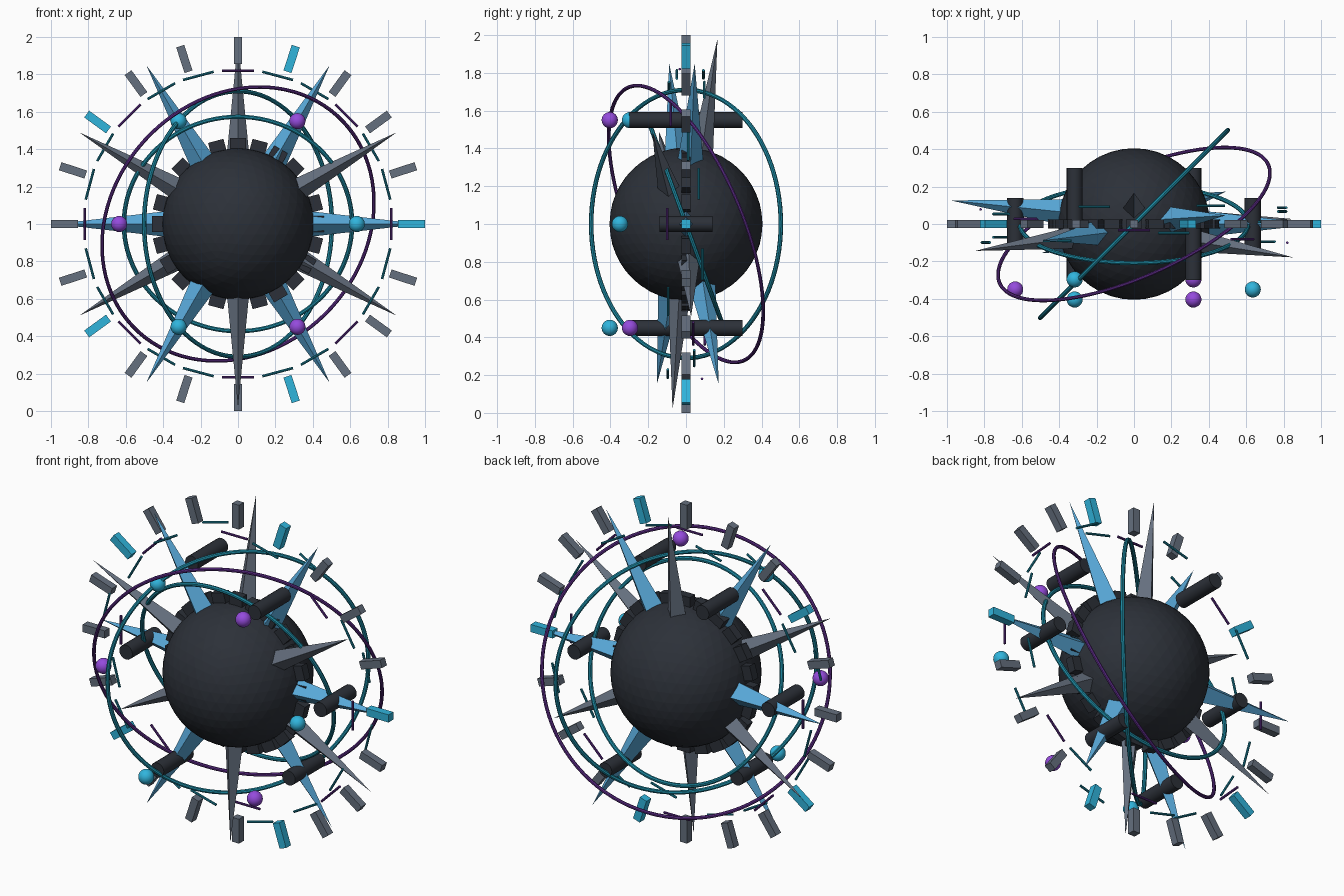
import bpy
from math import sin, cos, pi, radians
from mathutils import Vector, Matrix, Euler

if "Cube" in bpy.data.objects:
    bpy.data.objects.remove(bpy.data.objects["Cube"])

C = Vector((0, 0, 1))


def mat(name, rgb):
    m = bpy.data.materials.new(name)
    m.diffuse_color = (*rgb, 1)
    m.use_nodes = True
    m.node_tree.nodes["Principled BSDF"].inputs["Base Color"].default_value = m.diffuse_color
    return m


DARK = mat("dark", (0.025, 0.03, 0.04))
GREY = mat("grey", (0.13, 0.16, 0.21))
BLUE = mat("blue", (0.10, 0.40, 0.70))
CYAN = mat("cyan", (0.03, 0.46, 0.72))
PURPLE = mat("purple", (0.30, 0.07, 0.72))
TEAL = mat("teal", (0.012, 0.25, 0.36))
VIOLET = mat("violet", (0.11, 0.025, 0.25))


def finish(name, material, smooth=False):
    ob = bpy.context.object
    ob.name = name
    ob.data.materials.append(material)
    if smooth:
        bpy.ops.object.shade_smooth_by_angle(angle=radians(40))
    return ob


def polar(r, a, y=0.0):
    return C + Vector((r * cos(a), y, r * sin(a)))


def block(name, r, a, size, material):
    bpy.ops.mesh.primitive_cube_add(size=1, location=polar(r, a), rotation=(0, -a, 0))
    bpy.context.object.scale = size
    finish(name, material)


def spike(name, a, y0, y1, radius, material):
    base, tip = polar(0.37, a, y0), polar(0.98, a, y1)
    z = (tip - base).normalized()
    x = Vector((-sin(a), 0, cos(a)))
    y = z.cross(x)
    rot = Matrix((x, y, z)).transposed().to_euler()
    bpy.ops.mesh.primitive_cone_add(vertices=4, radius1=radius, radius2=0,
                                    depth=(tip - base).length,
                                    location=(base + tip) / 2, rotation=rot)
    finish(name, material)


def ring(name, normal, radius, tube, material):
    rot = Vector(normal).to_track_quat('Z', 'Y').to_euler()
    bpy.ops.mesh.primitive_torus_add(major_radius=radius, minor_radius=tube,
                                     major_segments=96, minor_segments=8,
                                     location=C, rotation=rot)
    finish(name, material, True)


# central core
bpy.ops.mesh.primitive_ico_sphere_add(subdivisions=4, radius=0.405, location=C)
finish("core", DARK)

# toothed collar around the core
for i in range(24):
    block(f"collar_tooth_{i}", 0.425, i * pi / 12, (0.07, 0.05, 0.085), DARK)

# radial spikes, swaying forward and back
for i in range(12):
    y = -0.18 * sin(1.7 * i)
    blue = i % 2 == 0
    spike(f"spike_{i}", i * pi / 6, 0.5 * y, y,
          0.07 if blue else 0.06, BLUE if blue else GREY)

# outer marker blocks
for i in range(20):
    block(f"outer_block_{i}", 0.928, i * pi / 10, (0.144, 0.045, 0.045),
          CYAN if i % 4 == 0 else GREY)

# orbit rings
ring("ring_upright", (1, -1, 0), 0.71, 0.012, TEAL)
ring("ring_tilted", (0, cos(radians(20)), sin(radians(20))), 0.61, 0.012, TEAL)
ring("ring_violet", (-0.377, 0.854, 0.36), 0.785, 0.010, VIOLET)

# broken circle of thin rods
for i in range(24):
    a = i * pi / 12
    bpy.ops.mesh.primitive_cylinder_add(vertices=8, radius=0.007, depth=0.17,
                                        location=polar(0.82, a, -0.1 * cos(2.3 * i)),
                                        rotation=(0, -a, 0))
    finish(f"rod_{i}", VIOLET if i % 3 == 0 else TEAL, True)

# six barrels with a floating bead in front of each
for i in range(6):
    a = i * pi / 3
    s = sin(2 * a)
    bpy.ops.mesh.primitive_cylinder_add(vertices=16, radius=0.043, depth=0.28,
                                        location=polar(0.635, a, -0.185 * s),
                                        rotation=(pi / 2, 0, 0))
    finish(f"barrel_{i}", DARK, True)
    bpy.ops.mesh.primitive_uv_sphere_add(segments=24, ring_count=12, radius=0.043,
                                         location=polar(0.635, a, -0.35 - 0.062 * s))
    finish(f"bead_{i}", CYAN if i % 2 == 0 else PURPLE, True)
